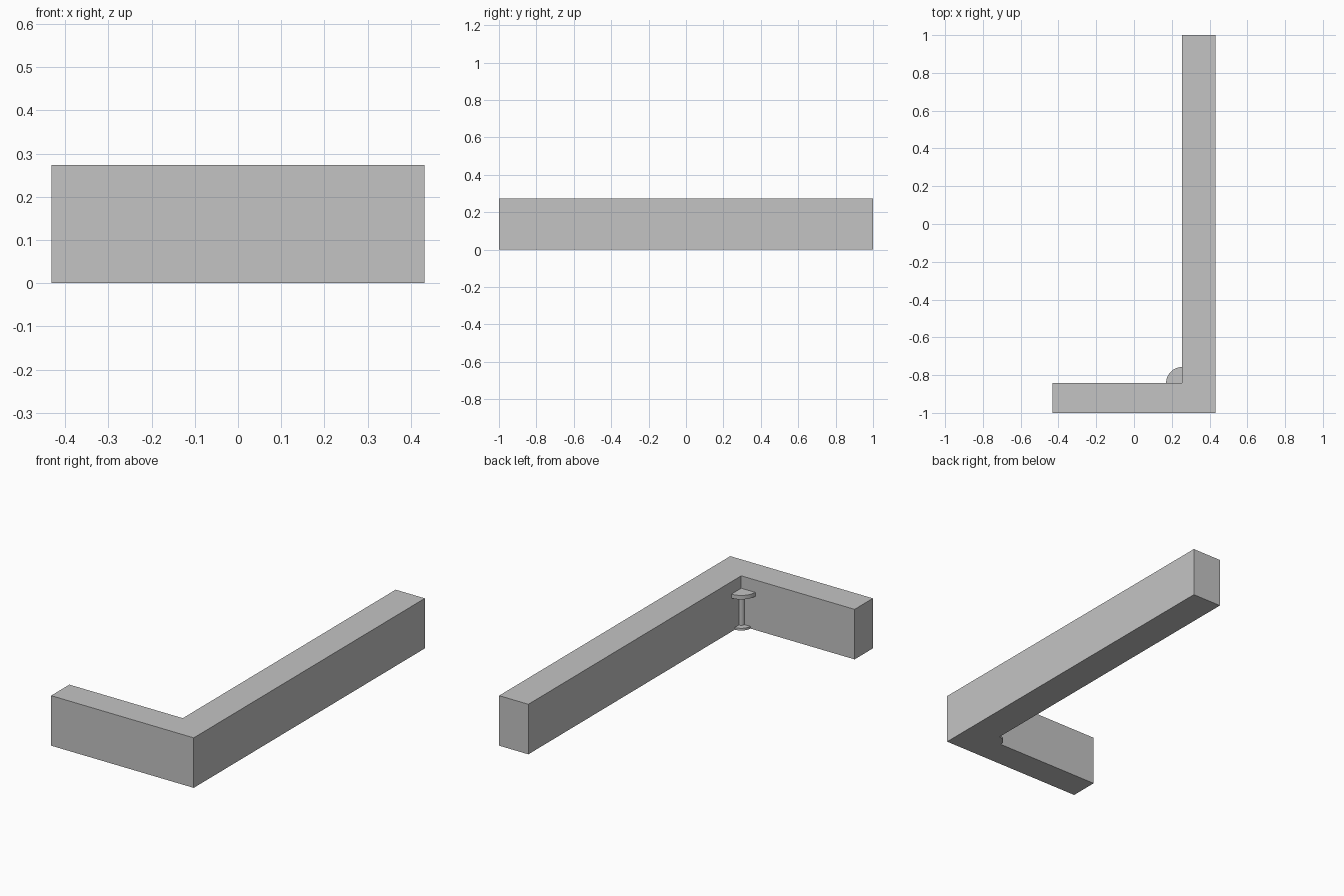
import bpy
import bmesh
from math import cos, sin, pi

cube = bpy.data.objects.get("Cube")
if cube:
    bpy.data.objects.remove(cube, do_unlink=True)

grey = bpy.data.materials.new("plain grey")
grey.use_nodes = True
colour = (0.55, 0.55, 0.55, 1)
grey.diffuse_color = colour
grey.node_tree.nodes["Principled BSDF"].inputs["Base Color"].default_value = colour

HALF_X, HALF_Y, HEIGHT = 0.432, 1.0, 0.274
CORNER_X, CORNER_Y = 0.255, -0.842   # inner corner of the walls


def extrude_profile(name, outline, bottom, top):
    """Raise a flat outline into a solid."""
    bm = bmesh.new()
    base = bm.faces.new([bm.verts.new((x, y, bottom)) for x, y in outline])
    raised = bmesh.ops.extrude_face_region(bm, geom=[base])["geom"]
    verts = [v for v in raised if isinstance(v, bmesh.types.BMVert)]
    bmesh.ops.translate(bm, verts=verts, vec=(0, 0, top - bottom))
    bmesh.ops.recalc_face_normals(bm, faces=bm.faces)
    mesh = bpy.data.meshes.new(name)
    bm.to_mesh(mesh)
    bm.free()
    mesh.materials.append(grey)
    obj = bpy.data.objects.new(name, mesh)
    bpy.context.collection.objects.link(obj)
    return obj


def quarter_disc(name, radius, bottom, top, steps=12):
    """Quarter cylinder tucked into the inner corner."""
    arc = [pi / 2 * (1 + i / steps) for i in range(steps + 1)]
    outline = [(CORNER_X, CORNER_Y)]
    outline += [(CORNER_X + radius * cos(a), CORNER_Y + radius * sin(a)) for a in arc]
    obj = extrude_profile(name, outline, bottom, top)
    bpy.ops.object.select_all(action="DESELECT")
    obj.select_set(True)
    bpy.context.view_layer.objects.active = obj
    bpy.ops.object.shade_smooth_by_angle()


# L-shaped wall
extrude_profile("corner_wall", [
    (-HALF_X, -HALF_Y), (HALF_X, -HALF_Y), (HALF_X, HALF_Y),
    (CORNER_X, HALF_Y), (CORNER_X, CORNER_Y), (-HALF_X, CORNER_Y),
], 0, HEIGHT)

# Small corner table
quarter_disc("table_foot", 0.055, 0, 0.012)
quarter_disc("table_stem", 0.02, 0.012, 0.184)
quarter_disc("table_top", 0.085, 0.184, 0.206)
